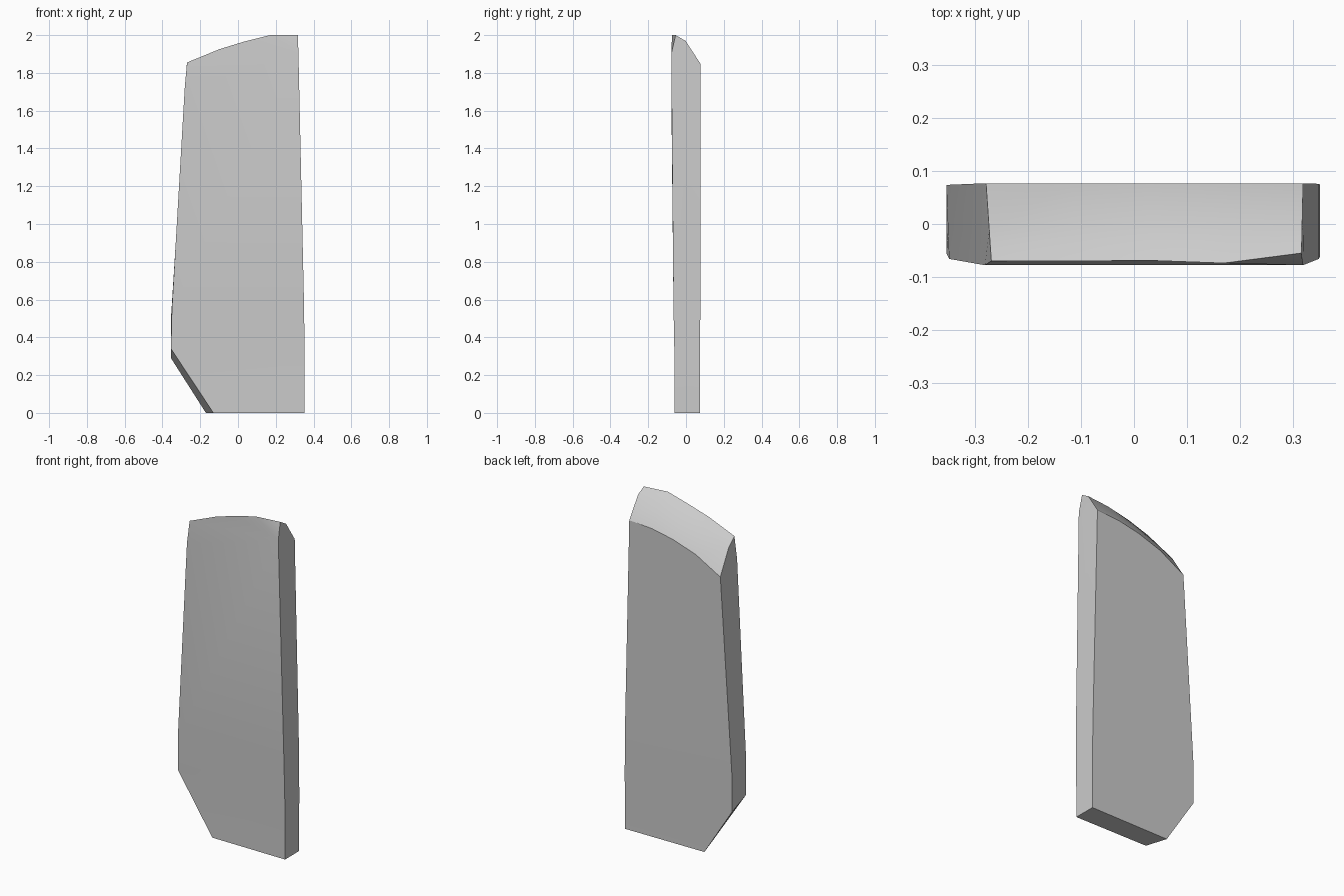
import bpy
import bmesh
import math

cube = bpy.data.objects.get("Cube")
if cube:
    bpy.data.objects.remove(cube, do_unlink=True)

stone = bpy.data.materials.new("stone grey")
stone.use_nodes = True
GREY = (0.6, 0.6, 0.6, 1)
stone.diffuse_color = GREY
stone.node_tree.nodes["Principled BSDF"].inputs["Base Color"].default_value = GREY

# Outlines (x, y, z): up the right edge, along the curved crown, down the left edge
front = [(-.13, -.056, 0), (-.355, -.056, .34), (-.35, -.066, .55), (-.282, -.078, 1.72),
         (-.27, -.07, 1.855), (-.1, -.07, 1.925), (.03, -.069, 1.965),
         (.17, -.074, 2), (.317, -.055, 2),
         (.32, -.078, 1.9), (.35, -.066, .55), (.352, -.062, .34), (.352, -.06, 0)]
back = [(-.17, .07, 0), (-.355, .072, .29), (-.355, .074, .5), (-.285, .077, 1.6),
        (-.28, .077, 1.67), (-.12, .077, 1.76), (.03, .077, 1.81),
        (.17, .077, 1.838), (.32, .077, 1.848),
        (.322, .077, 1.75), (.35, .076, .55), (.352, .074, .34), (.352, .073, 0)]
COUNT = len(front)
CROWN = range(4, 9)


def ridge_point(i):
    """Point between the outlines, raised along the crown to round it."""
    a, b = front[i], back[i]
    t = 0.4
    x, y, z = (p + (q - p) * t for p, q in zip(a, b))
    return (x, y, z + (0.03 if i in CROWN else 0))


bm = bmesh.new()
rings = [[bm.verts.new(p) for p in outline]
         for outline in (front, [ridge_point(i) for i in range(COUNT)], back)]

# Narrow edge faces around the slab, including the base
for a, b in zip(rings, rings[1:]):
    for i in range(COUNT):
        j = (i + 1) % COUNT
        bm.faces.new((a[i], a[j], b[j], b[i]))

# Broad front and back faces, in level bands below the crown
for ring in (rings[0], rings[2]):
    for i in range(3):
        bm.faces.new((ring[i], ring[i + 1], ring[COUNT - 2 - i], ring[COUNT - 1 - i]))
    bm.faces.new(ring[3:8] + [ring[9]])
    bm.faces.new(ring[7:10])

bmesh.ops.recalc_face_normals(bm, faces=bm.faces[:])
mesh = bpy.data.meshes.new("stone_slab")
bm.to_mesh(mesh)
bm.free()
mesh.materials.append(stone)

slab = bpy.data.objects.new("stone_slab", mesh)
bpy.context.collection.objects.link(slab)
bpy.ops.object.select_all(action='DESELECT')
slab.select_set(True)
bpy.context.view_layer.objects.active = slab
bpy.ops.object.shade_smooth_by_angle(angle=math.radians(28))
